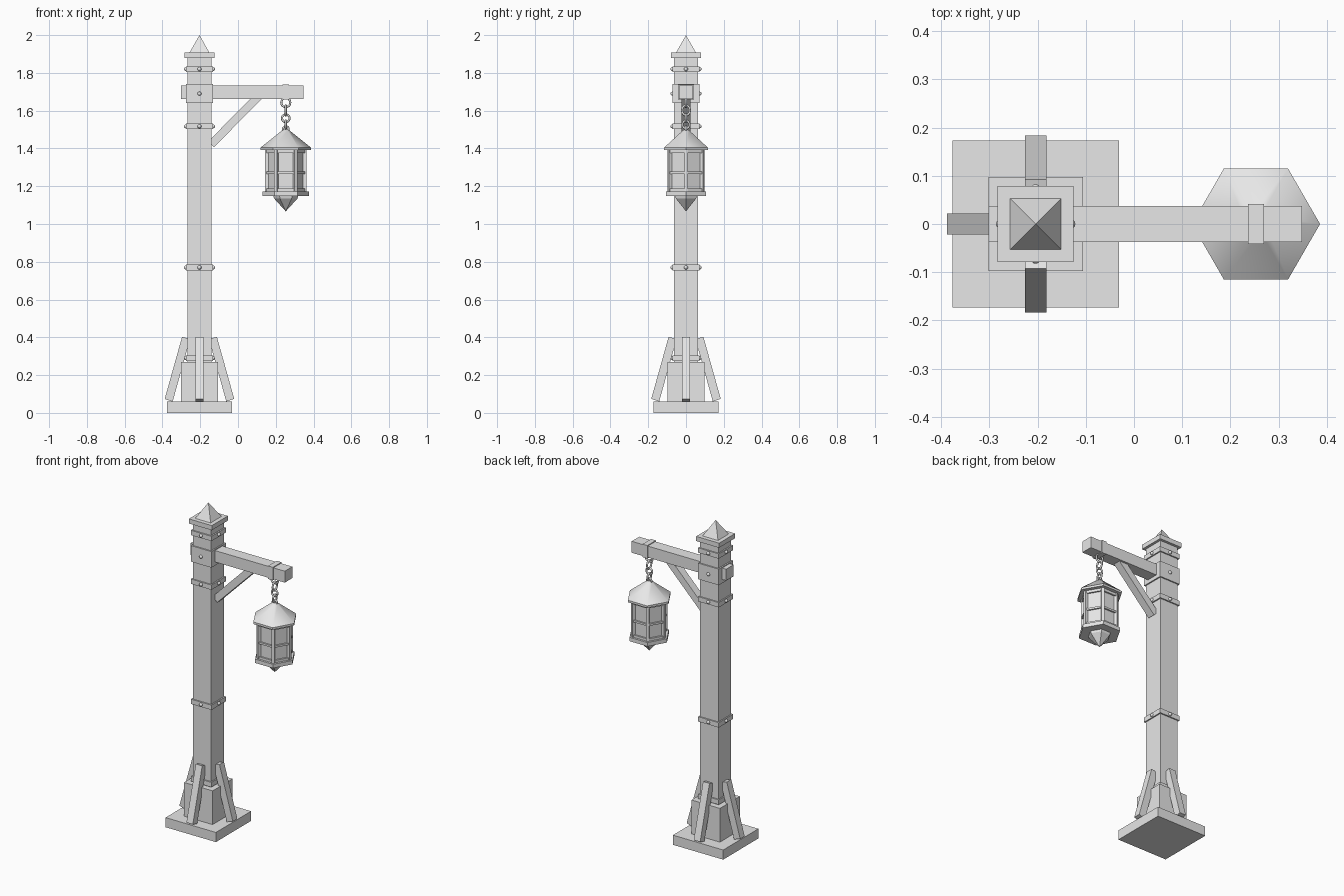
import bpy, bmesh, math
from mathutils import Matrix, Vector

if "Cube" in bpy.data.objects:
    bpy.data.objects.remove(bpy.data.objects["Cube"])

grey = bpy.data.materials.new("plain grey")
grey.diffuse_color = (0.8, 0.8, 0.8, 1)
grey.use_nodes = True
grey.node_tree.nodes["Principled BSDF"].inputs["Base Color"].default_value = grey.diffuse_color

PX = -0.204   # post centre x
LX = 0.253    # lantern centre x


def finish(name, bm, smooth=None):
    bmesh.ops.recalc_face_normals(bm, faces=bm.faces)
    me = bpy.data.meshes.new(name)
    bm.to_mesh(me)
    bm.free()
    ob = bpy.data.objects.new(name, me)
    bpy.context.collection.objects.link(ob)
    me.materials.append(grey)
    if smooth:
        bpy.ops.object.select_all(action='DESELECT')
        ob.select_set(True)
        bpy.context.view_layer.objects.active = ob
        bpy.ops.object.shade_smooth_by_angle(angle=math.radians(smooth))
    return ob


def add_box(bm, size, matrix):
    bmesh.ops.create_cube(bm, size=1, matrix=matrix @ Matrix.Diagonal((*size, 1)))


def box(name, x, hx, hy, z0, z1):
    bm = bmesh.new()
    add_box(bm, (2 * hx, 2 * hy, z1 - z0), Matrix.Translation((x, 0, (z0 + z1) / 2)))
    return finish(name, bm)


def add_prism(bm, pts, half, matrix=Matrix()):
    """Extrude an xz outline to +-half in y."""
    a = [bm.verts.new(matrix @ Vector((x, -half, z))) for x, z in pts]
    b = [bm.verts.new(matrix @ Vector((x, half, z))) for x, z in pts]
    bm.faces.new(a)
    bm.faces.new(b[::-1])
    for i in range(len(a)):
        j = (i + 1) % len(a)
        bm.faces.new((a[i], b[i], b[j], a[j]))


def loft(name, x, sides, rings, turn=0, smooth=None):
    """Stack of regular polygons (radius, z), with closed ends."""
    bm = bmesh.new()
    loops = []
    for r, z in rings:
        if r == 0:
            loops.append([bm.verts.new((x, 0, z))] * sides)
            continue
        angles = [turn + math.tau * i / sides for i in range(sides)]
        loops.append([bm.verts.new((x + r * math.cos(t), r * math.sin(t), z)) for t in angles])
    for a, b in zip(loops, loops[1:]):
        for i in range(sides):
            j = (i + 1) % sides
            bm.faces.new(list(dict.fromkeys((a[i], a[j], b[j], b[i]))))
    for loop in (loops[0], loops[-1]):
        if len(set(loop)) > 2:
            bm.faces.new(loop)
    return finish(name, bm, smooth)


# Footing and post
box("base_slab", PX, 0.173, 0.173, 0, 0.06)
box("plinth", PX, 0.098, 0.098, 0.06, 0.27)
box("post", PX, 0.063, 0.063, 0.06, 1.88)
box("cap_slab", PX, 0.079, 0.079, 1.878, 1.907)
loft("cap_pyramid", PX, 4, [(0.053 * math.sqrt(2), 1.907), (0, 2.0)], math.pi / 4)

# Four leaning struts round the post
bm = bmesh.new()
for k in range(4):
    m = Matrix.Translation((PX, 0, 0)) @ Matrix.Rotation(k * math.pi / 2, 4, 'Z')
    add_prism(bm, [(0.184, 0.074), (0.142, 0.06), (0.05, 0.391), (0.092, 0.403)], 0.022, m)
finish("base_struts", bm)

# Bands, collar and their bolts
bolts = bmesh.new()
for i, z in enumerate((0.29, 0.77, 1.517, 1.69, 1.82)):
    collar = z == 1.69
    h = 0.05 if collar else 0.015
    box("beam_collar" if collar else "post_band_%d" % i, PX, 0.071, 0.071, z - h, z + h)
    for k in range(4):
        if collar and k % 2 == 0:
            continue
        t = k * math.pi / 2
        m = Matrix.Translation((PX + 0.072 * math.cos(t), 0.072 * math.sin(t), z))
        bmesh.ops.create_uvsphere(bolts, u_segments=12, v_segments=8, radius=0.0105, matrix=m)
finish("bolts", bolts, 60)

# Arm with brace and strap
beam = box("beam", 0.023, 0.325, 0.037, 1.663, 1.734)
box("beam_strap", LX, 0.0165, 0.042, 1.658, 1.739)
bm = bmesh.new()
add_prism(bm, [(-0.127, 1.407), (-0.158, 1.437), (0.073, 1.67), (0.134, 1.67)], 0.024)
finish("brace", bm)

# Chain links, alternating direction
def link(name, z, radius, stretch, across):
    bpy.ops.mesh.primitive_torus_add(major_segments=20, minor_segments=8,
                                     major_radius=radius, minor_radius=0.0055)
    ob = bpy.context.object
    ob.name = name
    m = Matrix.Translation((LX, 0, z)) @ Matrix.Diagonal((1, 1, stretch, 1))
    if across:
        m = m @ Matrix.Rotation(math.pi / 2, 4, 'Z')
    ob.data.transform(m @ Matrix.Rotation(math.pi / 2, 4, 'X'))
    ob.data.materials.append(grey)
    bpy.ops.object.shade_smooth_by_angle(angle=math.radians(60))

link("chain_link_top", 1.643, 0.024, 1, False)
link("chain_link_upper", 1.602, 0.021, 1.25, True)
link("chain_link_middle", 1.560, 0.020, 1, False)
link("chain_link_lower", 1.526, 0.018, 1.2, True)
link("lantern_loop", 1.502, 0.015, 1, False)

# Lantern roof, body and lower parts
loft("lantern_roof", LX, 6, [(0.133, 1.392), (0.133, 1.405), (0.02, 1.495), (0.012, 1.5)], 0, 42)
loft("lantern_glass", LX, 6, [(0.096, 1.16), (0.096, 1.395)])
loft("lantern_bottom_rim", LX, 6, [(0.122, 1.148), (0.122, 1.172)])
loft("lantern_finial", LX, 6, [(0.066, 1.149), (0.062, 1.135), (0, 1.067)])

# Lantern frame: corner posts and cross rails
bm = bmesh.new()
for k in range(6):
    t = k * math.pi / 3
    spin = Matrix.Translation((LX, 0, 0)) @ Matrix.Rotation(t, 4, 'Z')
    add_box(bm, (0.018, 0.018, 0.225), spin @ Matrix.Translation((0.100, 0, 1.282)))
    side = spin @ Matrix.Rotation(math.pi / 6, 4, 'Z')
    for z, h in ((1.179, 0.016), (1.272, 0.012), (1.385, 0.018)):
        add_box(bm, (0.014, 0.1, h), side @ Matrix.Translation((0.086, 0, z)))
finish("lantern_frame", bm)
